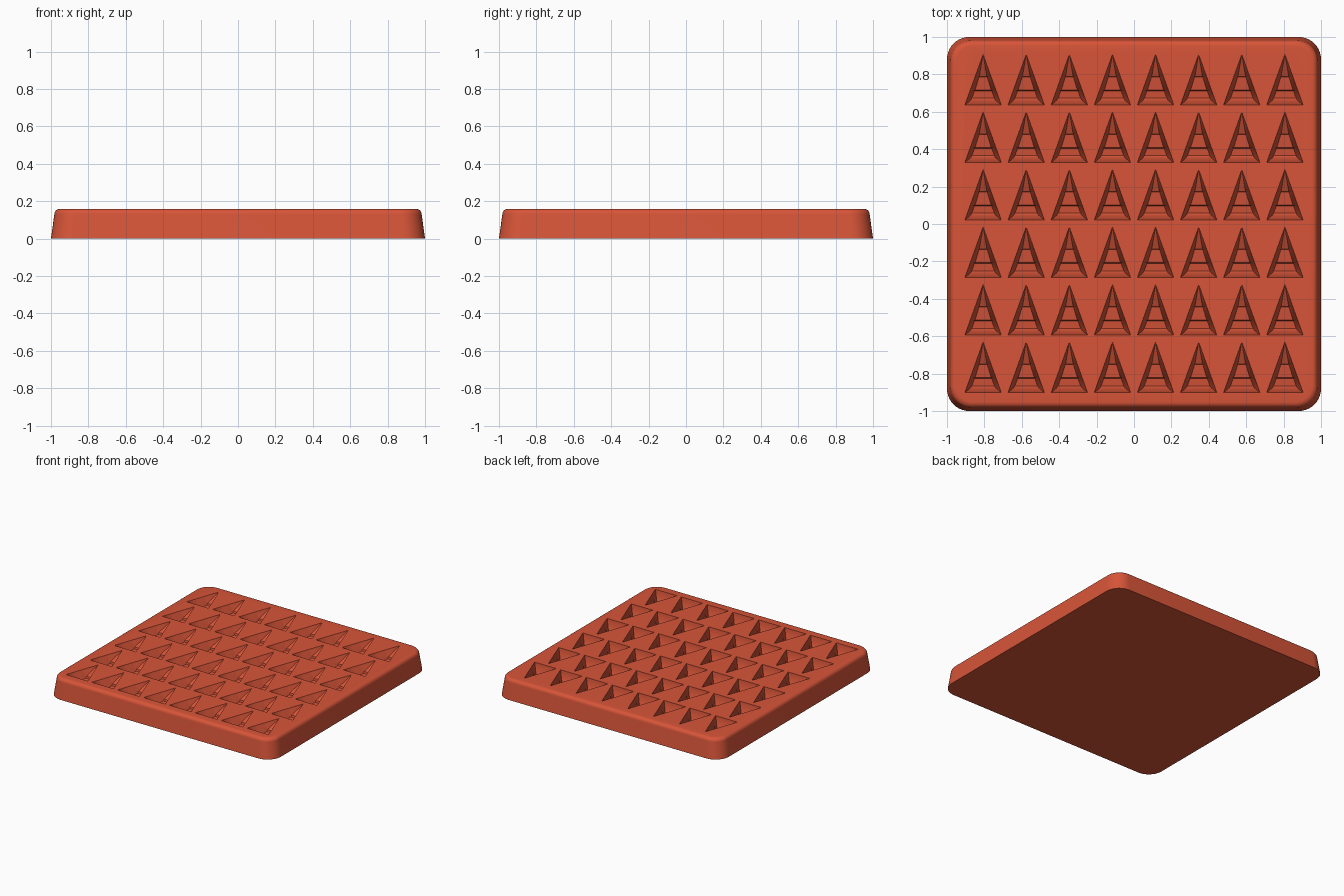
import bpy, bmesh, math

cube = bpy.data.objects.get("Cube")
if cube:
    bpy.data.objects.remove(cube, do_unlink=True)

mat = bpy.data.materials.new("terracotta red")
mat.use_nodes = True
color = (0.68, 0.09, 0.04, 1)
mat.diffuse_color = color
mat.node_tree.nodes["Principled BSDF"].inputs["Base Color"].default_value = color
mat.node_tree.nodes["Principled BSDF"].inputs["Roughness"].default_value = 0.6

HEIGHT = 0.16


def loft(bm, rings):
    """Skin a list of equal-length closed rings and cap both ends."""
    loops = [[bm.verts.new(p) for p in ring] for ring in rings]
    for a, b in zip(loops, loops[1:]):
        for i in range(len(a)):
            j = (i + 1) % len(a)
            bm.faces.new((a[i], a[j], b[j], b[i]))
    bm.faces.new(loops[0][::-1])
    bm.faces.new(loops[-1])


def finish(bm, name):
    bmesh.ops.recalc_face_normals(bm, faces=bm.faces)
    mesh = bpy.data.meshes.new(name)
    bm.to_mesh(mesh)
    bm.free()
    mesh.materials.append(mat)
    obj = bpy.data.objects.new(name, mesh)
    bpy.context.collection.objects.link(obj)
    return obj


def rounded_square(inset, z, steps=10):
    radius, ring = 0.12 - inset * 0.5, []
    centre = 1 - inset - radius
    for q in range(4):
        sx, sy = ((1, 1), (-1, 1), (-1, -1), (1, -1))[q]
        for k in range(steps + 1):
            a = math.pi / 2 * (q + k / steps)
            ring.append((sx * centre + radius * math.cos(a),
                         sy * centre + radius * math.sin(a), z))
    return ring


# Tapered slab with a soft upper rim
bm = bmesh.new()
rim = [(0.018 + 0.03 * (1 - math.cos(a)), HEIGHT - 0.03 + 0.03 * math.sin(a))
       for a in [math.pi / 2 * k / 6 for k in range(7)]]
loft(bm, [rounded_square(i, z) for i, z in [(0, 0)] + rim])
tray = finish(bm, "mould_tray")

# Stepped triangular pockets: distance from base, floor half width, depth
LENGTH, HALF = 0.27, 0.097
STATIONS = [(0, 0.095, 0.001), (0.025, 0.066, 0.085), (0.035, 0.06, 0.095),
            (0.074, 0.046, 0.09), (0.078, 0.043, 0.075), (0.148, 0.022, 0.065),
            (0.152, 0.02, 0.05), (0.268, 0.0004, 0.002)]


def pocket(bm, x, y):
    rings = []
    for t, floor, depth in STATIONS:
        w = HALF * (1 - t / LENGTH)
        section = [(-w, 0.02), (-w, 0), (-floor, -depth),
                   (floor, -depth), (w, 0), (w, 0.02)]
        rings.append([(x + px, y + t, HEIGHT + pz) for px, pz in section])
    loft(bm, rings)


bm = bmesh.new()
for col in range(8):
    for row in range(6):
        pocket(bm, (col - 3.5) * 0.2305, -0.9 + row * 0.3075)
cutter = finish(bm, "pocket_cutter")
cutter.hide_render = True
cutter.hide_viewport = False

cut = tray.modifiers.new("pockets", "BOOLEAN")
cut.operation = "DIFFERENCE"
cut.solver = "EXACT"
cut.object = cutter
bpy.context.view_layer.objects.active = tray
tray.select_set(True)
bpy.ops.object.modifier_apply(modifier=cut.name)
bpy.data.objects.remove(cutter, do_unlink=True)
bpy.ops.object.shade_smooth_by_angle(angle=math.radians(30))
